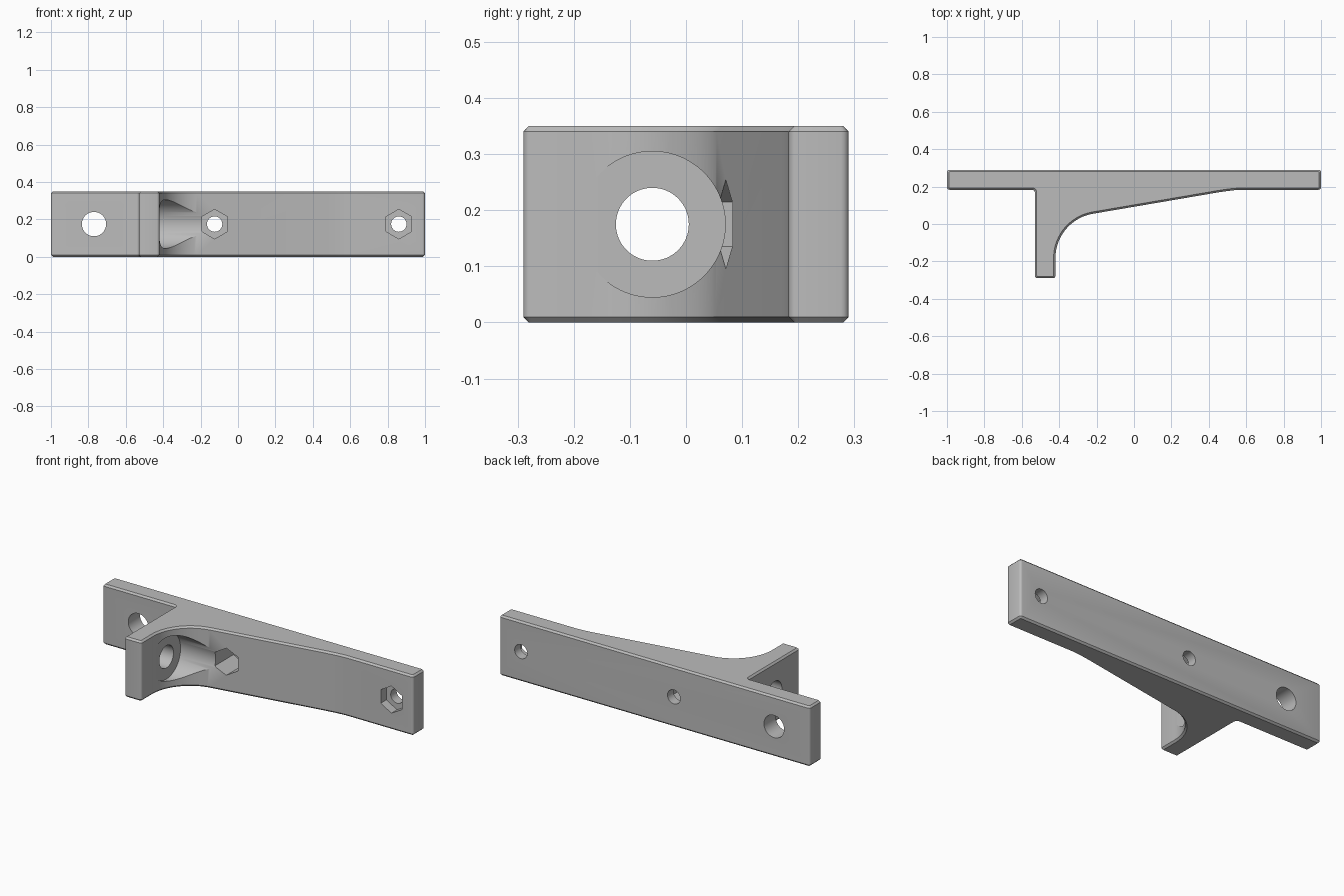
import bpy, bmesh, math
from mathutils import Matrix

if "Cube" in bpy.data.objects:
    bpy.data.objects.remove(bpy.data.objects["Cube"], do_unlink=True)

HEIGHT = 0.35
MID = HEIGHT / 2

grey = bpy.data.materials.new("plain grey")
grey.use_nodes = True
grey.diffuse_color = (0.5, 0.5, 0.5, 1)
grey.node_tree.nodes["Principled BSDF"].inputs["Base Color"].default_value = (0.5, 0.5, 0.5, 1)


def add_object(name, bm):
    bmesh.ops.recalc_face_normals(bm, faces=bm.faces)
    mesh = bpy.data.meshes.new(name)
    bm.to_mesh(mesh)
    bm.free()
    mesh.materials.append(grey)
    obj = bpy.data.objects.new(name, mesh)
    bpy.context.collection.objects.link(obj)
    return obj


def cutter(name, axis, start, end, across, radius, sides=64):
    """Prism along x or y from start to end, at mid height."""
    bm = bmesh.new()
    bmesh.ops.create_cone(bm, cap_ends=True, segments=sides, radius1=radius,
                          radius2=radius, depth=end - start)
    centre = (start + end) / 2
    if axis == "x":
        m = Matrix.Translation((centre, across, MID)) @ Matrix.Rotation(math.pi / 2, 4, "Y")
    else:
        m = Matrix.Translation((across, centre, MID)) @ Matrix.Rotation(math.pi / 2, 4, "X")
    bmesh.ops.transform(bm, matrix=m, verts=bm.verts)
    obj = add_object(name, bm)
    obj.hide_render = True
    return obj


# Bracket outline: back plate, sloping web, curved fillet and arm
slope = math.atan(1 / 6)
R, cx, cy = 0.24, -0.18, -0.182
outline = [(-1, 0.29), (-1, 0.183), (-0.53, 0.183), (-0.53, -0.29), (-0.42, -0.29)]
steps = 24
for i in range(steps + 1):
    a = math.pi - (math.pi / 2 - slope) * i / steps
    outline.append((cx + R * math.cos(a), cy + R * math.sin(a)))
outline += [(0.45, 0.169), (0.49, 0.175), (0.53, 0.18), (0.57, 0.183), (1, 0.183), (1, 0.29)]

bm = bmesh.new()
base = bm.faces.new([bm.verts.new((x, y, 0)) for x, y in outline])
top = bmesh.ops.extrude_face_region(bm, geom=[base])["geom"]
bmesh.ops.translate(bm, vec=(0, 0, HEIGHT),
                    verts=[v for v in top if isinstance(v, bmesh.types.BMVert)])
bmesh.ops.recalc_face_normals(bm, faces=bm.faces)

# Round the upright corners, then chamfer the top and bottom rims
upright = [e for e in bm.edges if abs(e.verts[0].co.z - e.verts[1].co.z) > 0.1
           and e.calc_face_angle() > 0.5]
bmesh.ops.bevel(bm, geom=upright, offset=0.014, segments=4, profile=0.5, affect="EDGES")
rims = [e for e in bm.edges if abs(e.verts[0].co.z - e.verts[1].co.z) < 0.01
        and e.calc_face_angle() > 1]
bmesh.ops.bevel(bm, geom=rims, offset=0.01, segments=1, affect="EDGES")
bracket = add_object("bracket", bm)

# Bolt holes, nut pockets and the counterbored arm hole
cutters = [
    cutter("arm_counterbore", "x", -0.419, 0.3, -0.06, 0.13, 96),
    cutter("arm_hole", "x", -0.7, -0.3, -0.06, 0.065),
    cutter("plate_hole", "y", 0.1, 0.4, -0.77, 0.065),
]
for label, x in (("middle", -0.125), ("end", 0.86)):
    cutters.append(cutter(label + "_nut_pocket", "y", -0.1, 0.235, x, 0.079, 6))
    cutters.append(cutter(label + "_bolt_hole", "y", 0, 0.4, x, 0.041, 48))

bpy.ops.object.select_all(action="DESELECT")
bpy.context.view_layer.objects.active = bracket
bracket.select_set(True)
for c in cutters:
    mod = bracket.modifiers.new(c.name, "BOOLEAN")
    mod.operation = "DIFFERENCE"
    mod.solver = "EXACT"
    mod.object = c
    bpy.ops.object.modifier_apply(modifier=mod.name)
    bpy.data.objects.remove(c, do_unlink=True)

bpy.ops.object.shade_smooth_by_angle(angle=math.radians(30))
